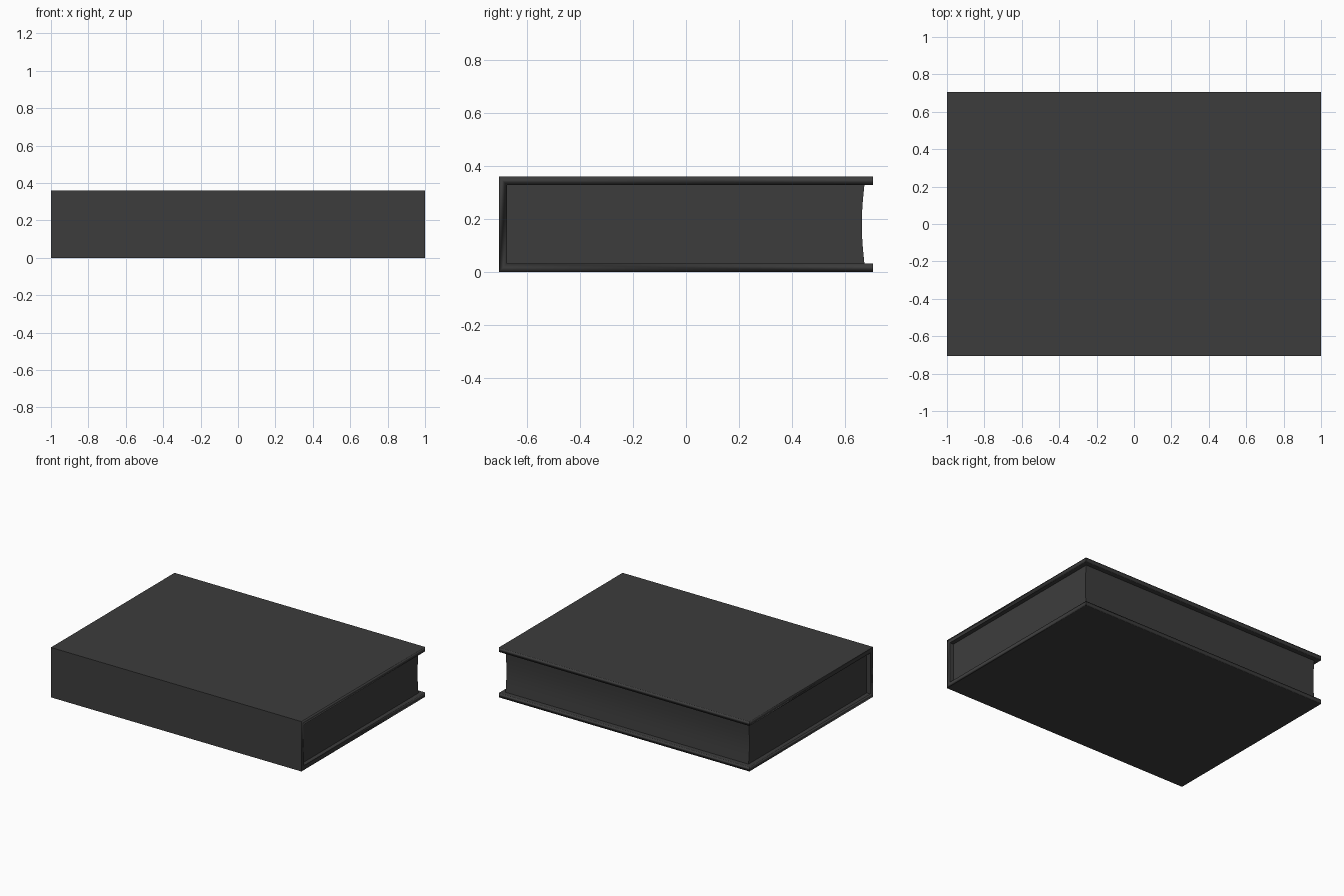
import bpy, bmesh, math
from mathutils import Vector

if "Cube" in bpy.data.objects:
    bpy.data.objects.remove(bpy.data.objects["Cube"], do_unlink=True)

HALF_X, HALF_Y, HEIGHT, BOARD = 1.0, 0.705, 0.36, 0.032
PAGE_X, PAGE_Y, HOLLOW = 0.97, 0.672, 0.01

grey = bpy.data.materials.new("charcoal grey")
grey.use_nodes = True
colour = (0.046, 0.046, 0.046, 1)
grey.diffuse_color = colour
grey.node_tree.nodes["Principled BSDF"].inputs["Base Color"].default_value = colour


def finish(name, bm):
    bmesh.ops.recalc_face_normals(bm, faces=bm.faces)
    mesh = bpy.data.meshes.new(name)
    bm.to_mesh(mesh)
    bm.free()
    mesh.materials.append(grey)
    obj = bpy.data.objects.new(name, mesh)
    bpy.context.collection.objects.link(obj)
    return obj


def ring(bm, x, points):
    return [bm.verts.new((x, y, z)) for y, z in points]


# Cover: a mitred C-shaped strip (two boards and a spine) swept along x
outer = [(HALF_Y, 0), (-HALF_Y, 0), (-HALF_Y, HEIGHT), (HALF_Y, HEIGHT)]
spine_in = -HALF_Y + 0.03
inner = [(HALF_Y, BOARD), (spine_in, BOARD),
         (spine_in, HEIGHT - BOARD), (HALF_Y, HEIGHT - BOARD)]
bm = bmesh.new()
lo, li = ring(bm, -HALF_X, outer), ring(bm, -HALF_X, inner)
ro, ri = ring(bm, HALF_X, outer), ring(bm, HALF_X, inner)
for i in range(3):
    j = i + 1
    for quad in ((lo[i], lo[j], ro[j], ro[i]), (li[i], li[j], ri[j], ri[i]),
                 (lo[i], lo[j], li[j], li[i]), (ro[i], ro[j], ri[j], ri[i])):
        bm.faces.new(quad)
for i in (0, 3):
    bm.faces.new((lo[i], li[i], ri[i], ro[i]))
cover = finish("book_cover", bm)

# Soft shading on the narrow board edges, flat shading on the broad faces
mesh = cover.data
mesh.shade_smooth()
broad = {v: Vector() for v in range(len(mesh.vertices))}
for face in mesh.polygons:
    if face.area > 0.2:
        for v in face.vertices:
            broad[v] += face.normal
normals = []
for face in mesh.polygons:
    for v in face.vertices:
        n = face.normal.copy()
        if face.area <= 0.2:
            n = (n * 0.6 + broad[v].normalized()).normalized()
        normals.append(n)
mesh.normals_split_custom_set(normals)

# Page block: set back from the boards, with a hollow fore edge
z0, z1 = BOARD, HEIGHT - BOARD
profile = [(spine_in, z1), (spine_in, z0)]
steps = 8
for k in range(steps + 1):
    t = k / steps
    profile.append((PAGE_Y - HOLLOW * math.sin(math.pi * t), z0 + (z1 - z0) * t))
bm = bmesh.new()
left, right = ring(bm, -PAGE_X, profile), ring(bm, PAGE_X, profile)
bm.faces.new(left)
bm.faces.new(right)
for i in range(len(profile)):
    j = (i + 1) % len(profile)
    bm.faces.new((left[i], left[j], right[j], right[i]))
pages = finish("page_block", bm)
bpy.ops.object.select_all(action="DESELECT")
pages.select_set(True)
bpy.context.view_layer.objects.active = pages
bpy.ops.object.shade_smooth_by_angle(angle=math.radians(30))
